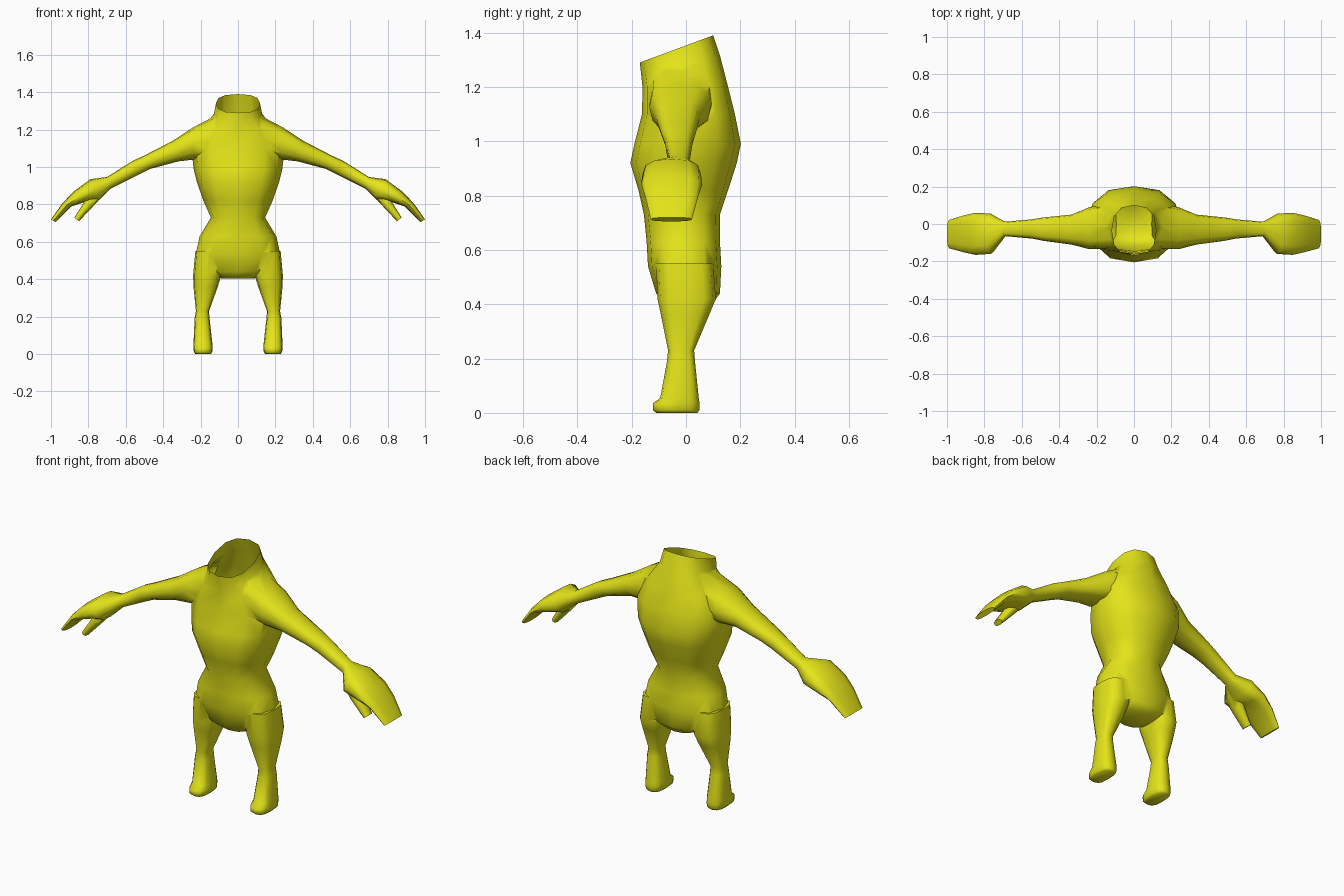
import bpy, bmesh, math
from mathutils import Vector

if "Cube" in bpy.data.objects:
    bpy.data.objects.remove(bpy.data.objects["Cube"])

yellow = bpy.data.materials.new("yellow")
yellow.diffuse_color = (0.78, 0.78, 0.01, 1)
yellow.use_nodes = True
yellow.node_tree.nodes["Principled BSDF"].inputs["Base Color"].default_value = yellow.diffuse_color


def loft(name, rings, power=2.5, sides=12):
    """Closed tube through rings given as (centre, half axis a, half axis b)."""
    bm = bmesh.new()
    loops = []
    for c, a, b in rings:
        loop = []
        for i in range(sides):
            t = 2 * math.pi * i / sides
            u, v = [math.copysign(abs(f) ** (2 / power), f) if abs(f) > 1e-6 else 0
                    for f in (math.cos(t), math.sin(t))]
            loop.append(bm.verts.new(Vector(c) + Vector(a) * u + Vector(b) * v))
        loops.append(loop)
    for lo, hi in zip(loops, loops[1:]):
        for i in range(sides):
            j = (i + 1) % sides
            bm.faces.new((lo[i], lo[j], hi[j], hi[i]))
    bm.faces.new(loops[0][::-1])
    bm.faces.new(loops[-1])
    bmesh.ops.recalc_face_normals(bm, faces=bm.faces)
    me = bpy.data.meshes.new(name)
    bm.to_mesh(me)
    bm.free()
    me.materials.append(yellow)
    ob = bpy.data.objects.new(name, me)
    bpy.context.collection.objects.link(ob)
    return ob


def level(z, x0, x1, y0, y1, slope=0):
    """Ring lying across the body, optionally rising toward the back."""
    h = (y1 - y0) / 2
    return ((x0 + x1) / 2, (y0 + y1) / 2, z), ((x1 - x0) / 2, 0, 0), (0, h, slope * h)


def upright(s, xt, zt, xb, zb, y0, y1):
    """Ring around an arm, from its top point to its bottom point."""
    return ((s * (xt + xb) / 2, (y0 + y1) / 2, (zt + zb) / 2),
            (0, (y1 - y0) / 2, 0), (s * (xt - xb) / 2, 0, (zt - zb) / 2))


# Torso from crotch to tilted neck: z, half width, front y, back y, slope
torso = [(0.405, 0.09, -0.08, 0.10, 0), (0.44, 0.17, -0.11, 0.125, 0),
         (0.54, 0.225, -0.14, 0.13, 0), (0.63, 0.205, -0.145, 0.125, 0),
         (0.73, 0.145, -0.155, 0.125, 0), (0.82, 0.185, -0.175, 0.155, 0),
         (0.92, 0.22, -0.205, 0.187, 0), (0.99, 0.237, -0.19, 0.202, 0),
         (1.10, 0.25, -0.162, 0.18, 0), (1.20, 0.205, -0.16, 0.155, 0),
         (1.28, 0.13, -0.165, 0.125, 0.25), (1.34, 0.118, -0.17, 0.10, 0.37)]
body = loft("body", [level(z, -w, w, f, b, k) for z, w, f, b, k in torso])

# Arm and hand: top x, z, bottom x, z, front y, back y
arm = [(0.10, 1.285, 0.12, 1.06, -0.13, 0.11), (0.24, 1.212, 0.235, 1.04, -0.135, 0.09),
       (0.35, 1.14, 0.32, 1.03, -0.11, 0.05), (0.50, 1.062, 0.47, 0.99, -0.09, 0.035),
       (0.56, 1.035, 0.53, 0.96, -0.078, 0.025), (0.70, 0.947, 0.68, 0.885, -0.065, 0.012),
       (0.79, 0.935, 0.74, 0.825, -0.16, 0.055), (0.88, 0.868, 0.815, 0.815, -0.165, 0.06),
       (0.94, 0.805, 0.89, 0.79, -0.15, 0.045), (1.0, 0.72, 0.975, 0.705, -0.13, 0.022)]
thumb = [(0.80, 0.86, 0.72, 0.85, -0.12, -0.04), (0.825, 0.81, 0.765, 0.80, -0.13, -0.05),
         (0.875, 0.73, 0.85, 0.71, -0.125, -0.065)]
# Leg and foot: z, inner x, outer x, front y, back y
leg = [(0.55, 0.08, 0.228, -0.11, 0.10), (0.42, 0.09, 0.24, -0.105, 0.11),
       (0.36, 0.108, 0.238, -0.092, 0.085), (0.23, 0.155, 0.225, -0.066, 0.03),
       (0.19, 0.152, 0.232, -0.07, 0.033), (0.055, 0.137, 0.238, -0.095, 0.047),
       (0.035, 0.135, 0.238, -0.122, 0.05), (0.01, 0.138, 0.236, -0.122, 0.05),
       (0.0, 0.147, 0.227, -0.11, 0.042)]

limbs = []
for s in (1, -1):
    limbs.append(loft("arm", [upright(s, *r) for r in arm], 2.6))
    limbs.append(loft("thumb", [upright(s, *r) for r in thumb], 2.6, 8))
    limbs.append(loft("leg", [level(z, s * a, s * b, f, k) for z, a, b, f, k in leg], 2.8))

# Weld the limbs into one skin
for limb in limbs:
    mod = body.modifiers.new("join", 'BOOLEAN')
    mod.operation = 'UNION'
    mod.solver = 'EXACT'
    mod.object = limb
bpy.context.view_layer.update()
skin = bpy.data.meshes.new_from_object(
    body.evaluated_get(bpy.context.evaluated_depsgraph_get()))
body.modifiers.clear()
body.data = skin
for limb in limbs:
    bpy.data.objects.remove(limb)

# Open the neck
bm = bmesh.new()
bm.from_mesh(skin)
lid = [f for f in bm.faces if f.calc_center_median().z > 1.31 and f.normal.z > 0.8]
bmesh.ops.delete(bm, geom=lid, context='FACES')
bm.to_mesh(skin)
bm.free()

bpy.context.view_layer.objects.active = body
body.select_set(True)
bpy.ops.object.shade_smooth_by_angle(angle=math.radians(55))
